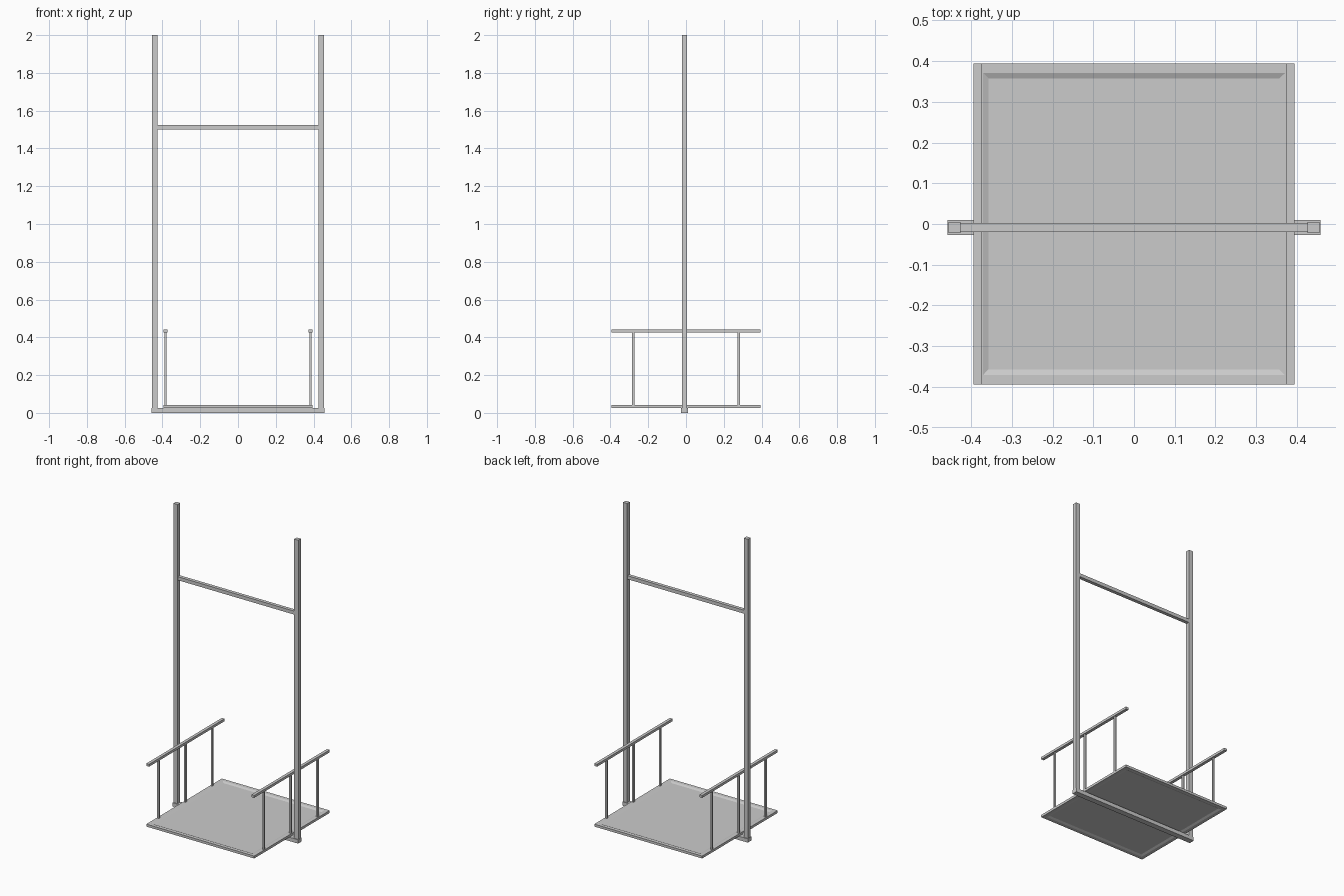
import bpy, bmesh

if "Cube" in bpy.data.objects:
    bpy.data.objects.remove(bpy.data.objects["Cube"])


def box(name, x, y, z):
    """Axis-aligned box from (min, max) ranges."""
    bm = bmesh.new()
    bmesh.ops.create_cube(bm, size=1)
    for v in bm.verts:
        for i, (lo, hi) in enumerate((x, y, z)):
            v.co[i] = (lo + hi) / 2 + v.co[i] * (hi - lo)
    return finish(name, bm)


def finish(name, bm):
    me = bpy.data.meshes.new(name)
    bm.to_mesh(me)
    bm.free()
    ob = bpy.data.objects.new(name, me)
    bpy.context.collection.objects.link(ob)
    return ob


# platform: square tray with a flat rim and sloped recess on both faces
H, Z0, Z1 = 0.394, 0.025, 0.041
bm = bmesh.new()
bmesh.ops.create_cube(bm, size=1)
for v in bm.verts:
    v.co.x *= 2 * H
    v.co.y *= 2 * H
    v.co.z = (Z0 + Z1) / 2 + v.co.z * (Z1 - Z0)
bm.normal_update()
for face in [f for f in bm.faces if abs(f.normal.z) > 0.9]:
    bmesh.ops.inset_region(bm, faces=[face], thickness=0.023, use_even_offset=True)
    bmesh.ops.inset_region(bm, faces=[face], thickness=0.014, depth=-0.006,
                           use_even_offset=True)
finish("platform", bm)

# beam under the platform and crossbar between the posts
YC = -0.0085
box("base_beam", (-0.458, 0.458), (YC - 0.0185, YC + 0.0185), (0, 0.025))
box("crossbar", (-0.426, 0.426), (YC - 0.0115, YC + 0.0115), (1.5, 1.523))

for s, side in ((-1, "left"), (1, "right")):
    def span(a, b):
        return sorted((s * a, s * b))

    # tall upright
    box(f"{side}_post", span(0.426, 0.456), (YC - 0.0135, YC + 0.0135), (0.025, 2.0))
    # handrail and its three balusters
    box(f"{side}_handrail", span(0.374, 0.394), (-H, H), (0.425, 0.441))
    for i, y in enumerate((-0.28, 0, 0.28)):
        box(f"{side}_baluster_{i + 1}", span(0.378, 0.390),
            (y - 0.0065, y + 0.0065), (Z1, 0.425))
